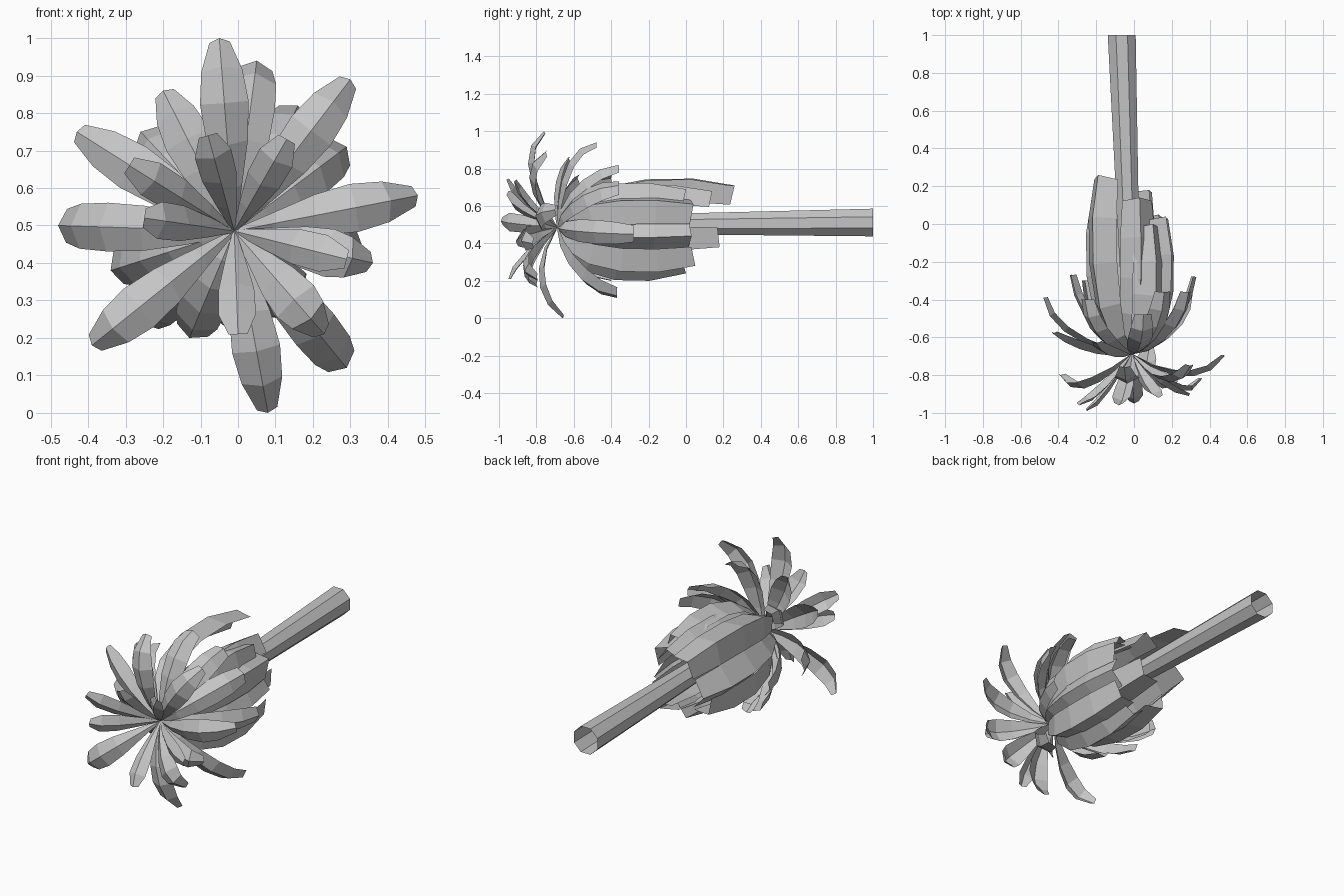
import bpy
import bmesh
import math
from mathutils import Vector

cube = bpy.data.objects.get("Cube")
if cube:
    bpy.data.objects.remove(cube, do_unlink=True)

grey = bpy.data.materials.new("plain grey")
grey.use_nodes = True
colour = (0.56, 0.56, 0.56, 1)
grey.diffuse_color = colour
grey.node_tree.nodes["Principled BSDF"].inputs["Base Color"].default_value = colour

FORWARD = Vector((0, -1, 0))
CENTRE_X, CENTRE_Z = -0.01, 0.485


def finish(bm, name):
    mesh = bpy.data.meshes.new(name)
    bm.to_mesh(mesh)
    bm.free()
    mesh.materials.append(grey)
    obj = bpy.data.objects.new(name, mesh)
    bpy.context.collection.objects.link(obj)


def bezier(a, b, c, d, t):
    s = 1 - t
    return a * s**3 + b * 3 * s * s * t + c * 3 * s * t * t + d * t**3


def petal(bm, tip, base_y, first, second, widths, ridge):
    """Creased strip bent along a curve from the flower centre to its tip."""
    x, z, y = tip
    out = Vector((x - CENTRE_X, 0, z - CENTRE_Z))
    start = Vector((CENTRE_X, base_y, CENTRE_Z))
    end = Vector((x, y, z))
    p1 = start + out * first[0] + Vector((0, first[1], 0))
    p2 = Vector((CENTRE_X, y + second[1], CENTRE_Z)) + out * second[0]
    side = out.normalized().cross(FORWARD)
    steps = len(widths) - 1
    rows = []
    for i, width in enumerate(widths):
        t = i / steps
        point = bezier(start, p1, p2, end, t)
        before = bezier(start, p1, p2, end, max(t - 0.02, 0))
        after = bezier(start, p1, p2, end, min(t + 0.02, 1))
        normal = side.cross((after - before).normalized())
        drop = normal * width * ridge
        rows.append([bm.verts.new(point - side * width / 2 - drop),
                     bm.verts.new(point),
                     bm.verts.new(point + side * width / 2 - drop)])
    for low, high in zip(rows, rows[1:]):
        for k in range(2):
            bm.faces.new((low[k], low[k + 1], high[k + 1], high[k]))


def layer(name, tips, *shape):
    bm = bmesh.new()
    for tip in tips:
        petal(bm, tip, *shape)
    finish(bm, name)


# Petal tips are given as x, z, y
# Short petals reaching forward
layer("inner_petals",
      [(-0.25, 0.52, -0.99), (-0.29, 0.66, -0.96), (-0.08, 0.74, -0.96),
       (0.13, 0.73, -0.92), (0.29, 0.41, -0.91), (0.0, 0.21, -0.95)],
      -0.69, (0.3, -0.12), (0.7, 0), (0.01, 0.055, 0.095, 0.1, 0.05), 0.25)

# Long petals that bow forward, then back at the tip
LONG = (0.01, 0.06, 0.11, 0.13, 0.11, 0.055)
layer("outer_petals",
      [(-0.05, 1.0, -0.76), (-0.39, 0.18, -0.8), (0.48, 0.58, -0.7),
       (0.36, 0.4, -0.82), (0.08, 0.0, -0.66), (0.23, 0.21, -0.8),
       (0.3, 0.89, -0.75)],
      -0.69, (0.35, -0.14), (0.8, -0.16), LONG, 0.25)

# Long petals that spread flat
layer("spreading_petals", [(-0.43, 0.75, -0.58), (-0.2, 0.86, -0.63)],
      -0.69, (0.35, -0.03), (0.8, -0.08), LONG, 0.25)

# Petals folding back around the bulb
layer("middle_petals",
      [(-0.48, 0.5, -0.39), (0.05, 0.94, -0.48), (0.29, 0.12, -0.37),
       (0.29, 0.71, -0.36), (0.33, 0.45, -0.28), (-0.34, 0.38, -0.27),
       (0.16, 0.82, -0.36), (-0.26, 0.75, -0.4), (-0.13, 0.2, -0.4),
       (-0.26, 0.24, -0.3)],
      -0.69, (0.45, 0), (0.97, -0.17),
      (0.02, 0.08, 0.12, 0.13, 0.12, 0.09), 0.25)

# Broad, sharply folded petals that form the bulb
layer("bulb_petals",
      [(-0.19, 0.71, 0.26), (0.03, 0.68, 0.14), (0.17, 0.61, 0.04),
       (0.08, 0.38, 0.18), (0.0, 0.24, 0.0), (0.18, 0.44, 0.03),
       (-0.22, 0.47, 0.16), (-0.17, 0.32, 0.04), (0.13, 0.28, 0.05),
       (0.1, 0.69, 0.0)],
      -0.69, (1.1, 0), (1.42, -0.32),
      (0.02, 0.11, 0.17, 0.19, 0.19, 0.16), 0.45)

# Open eight-sided stem, slightly wider at the cut end
bm = bmesh.new()
rings = []
for y, x, z, radius in ((-0.6, -0.01, 0.5, 0.05), (1, -0.065, 0.512, 0.08)):
    ring = []
    for k in range(8):
        a = math.tau * (k + 0.5) / 8
        ring.append(bm.verts.new((x + radius * math.cos(a), y, z + radius * math.sin(a))))
    rings.append(ring)
for k in range(8):
    n = (k + 1) % 8
    bm.faces.new((rings[0][k], rings[0][n], rings[1][n], rings[1][k]))
bmesh.ops.recalc_face_normals(bm, faces=bm.faces)
finish(bm, "stem")
